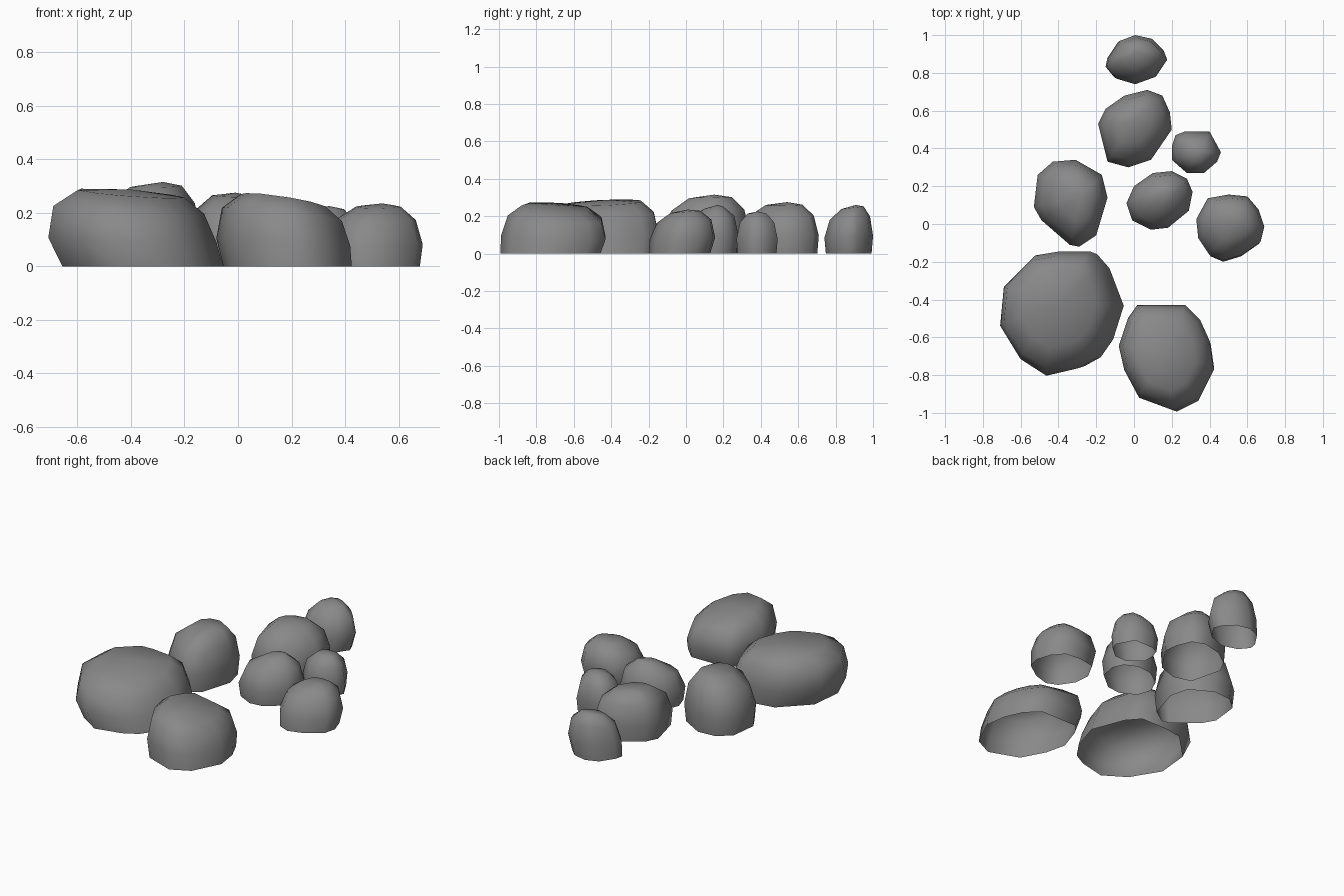
import bpy, bmesh, math
from mathutils import Vector

if "Cube" in bpy.data.objects:
    bpy.data.objects.remove(bpy.data.objects["Cube"], do_unlink=True)

stone = bpy.data.materials.new("stone grey")
stone.use_nodes = True
GREY = (0.25, 0.25, 0.25, 1)
stone.diffuse_color = GREY
stone.node_tree.nodes["Principled BSDF"].inputs["Base Color"].default_value = GREY

# Rings from ground to crown: height share, lean share, pull towards peak
RINGS = [(0, 1, 0), (.35, -.6, 0), (.74, -1, .15), (.95, -.4, .5)]
BROAD = (.94, .98, .88, .62)
ROUND = (.94, 1, .83, .46)
POINTED = (.94, 1, .82, .34)


def rock(name, outline, peak, height, widths, lean=(0, 0), tilt=(0, 0)):
    """Open-bottomed boulder built from stacked, shrinking copies of its outline."""
    points = [Vector(p) for p in outline]
    count = len(points)
    low = Vector((min(p.x for p in points), min(p.y for p in points)))
    high = Vector((max(p.x for p in points), max(p.y for p in points)))
    centre, peak, lean, tilt = (low + high) / 2, Vector(peak), Vector(lean), Vector(tilt)
    bm = bmesh.new()
    rings = []
    for (share, bend, pull), width in zip(RINGS, widths):
        middle = centre.lerp(peak, pull) + lean * bend
        ring = []
        for p in points:
            flat = middle + (p - centre) * width
            z = share * (height + tilt.dot(flat - peak))
            ring.append(bm.verts.new((flat.x, flat.y, z)))
        rings.append(ring)
    for lower, upper in zip(rings, rings[1:]):
        for i in range(count):
            j = (i + 1) % count
            bm.faces.new((lower[i], lower[j], upper[j], upper[i]))
    top = bm.verts.new((peak.x, peak.y, height))
    for i in range(count):
        bm.faces.new((rings[-1][i], rings[-1][(i + 1) % count], top))
    bmesh.ops.recalc_face_normals(bm, faces=bm.faces)
    # Open shells can be oriented either way, so make the crown face upward
    bm.normal_update()
    if top.link_faces[0].normal.z < 0:
        bmesh.ops.reverse_faces(bm, faces=bm.faces)
    mesh = bpy.data.meshes.new(name)
    bm.to_mesh(mesh)
    bm.free()
    mesh.materials.append(stone)
    obj = bpy.data.objects.new(name, mesh)
    bpy.context.collection.objects.link(obj)
    bpy.ops.object.select_all(action="DESELECT")
    obj.select_set(True)
    bpy.context.view_layer.objects.active = obj
    bpy.ops.object.shade_smooth_by_angle(angle=math.radians(65))


# Two large front boulders
rock("large_boulder",
     [(-.51, -.16), (-.39, -.14), (-.21, -.14), (-.14, -.22), (-.06, -.43), (-.12, -.62),
      (-.19, -.72), (-.28, -.77), (-.45, -.81), (-.59, -.72), (-.70, -.54), (-.68, -.33)],
     peak=(-.40, -.42), height=.287, widths=BROAD, lean=(.025, 0), tilt=(-.08, .05))
rock("front_boulder",
     [(.02, -.43), (.28, -.43), (.36, -.51), (.41, -.62), (.43, -.76), (.34, -.94),
      (.22, -1), (.03, -.93), (-.05, -.78), (-.08, -.65), (-.03, -.50)],
     peak=(.17, -.70), height=.26, widths=BROAD, lean=(.01, -.01), tilt=(-.17, -.08))

# Middle stones
rock("middle_right_boulder",
     [(-.43, .33), (-.31, .34), (-.17, .26), (-.14, .14), (-.20, -.06), (-.29, -.12),
      (-.34, -.11), (-.49, .02), (-.53, .09), (-.51, .26)],
     peak=(-.28, .15), height=.315, widths=(.95, 1, .85, .5), tilt=(.03, .03))
rock("centre_stone",
     [(.10, .27), (.20, .28), (.28, .24), (.31, .17), (.29, .07), (.18, -.02),
      (.09, -.03), (-.01, .02), (-.04, .11), (0, .20)],
     peak=(.18, .17), height=.26, widths=POINTED, tilt=(0, .12))
rock("left_stone",
     [(.39, .13), (.50, .15), (.60, .14), (.66, .07), (.69, -.02), (.67, -.10),
      (.57, -.17), (.47, -.20), (.40, -.17), (.34, -.08), (.33, .02)],
     peak=(.54, .01), height=.235, widths=ROUND, lean=(0, -.01), tilt=(0, .08))
rock("small_stone",
     [(.27, .49), (.40, .49), (.46, .38), (.44, .33), (.37, .27), (.28, .27),
      (.20, .34), (.20, .41), (.22, .47)],
     peak=(.34, .38), height=.225, widths=ROUND)

# Back stones
rock("back_boulder",
     [(-.05, .68), (.07, .71), (.15, .68), (.19, .59), (.20, .50), (.09, .34),
      (-.03, .30), (-.14, .33), (-.19, .53), (-.15, .61)],
     peak=(-.01, .54), height=.275, widths=(.96, 1, .84, .48), tilt=(-.05, .03))
rock("rear_stone",
     [(-.08, .97), (0, 1), (.09, .98), (.15, .92), (.17, .87), (.11, .78),
      (0, .74), (-.10, .77), (-.15, .83), (-.14, .88)],
     peak=(.01, .91), height=.26, widths=ROUND, lean=(-.01, 0), tilt=(0, .12))
